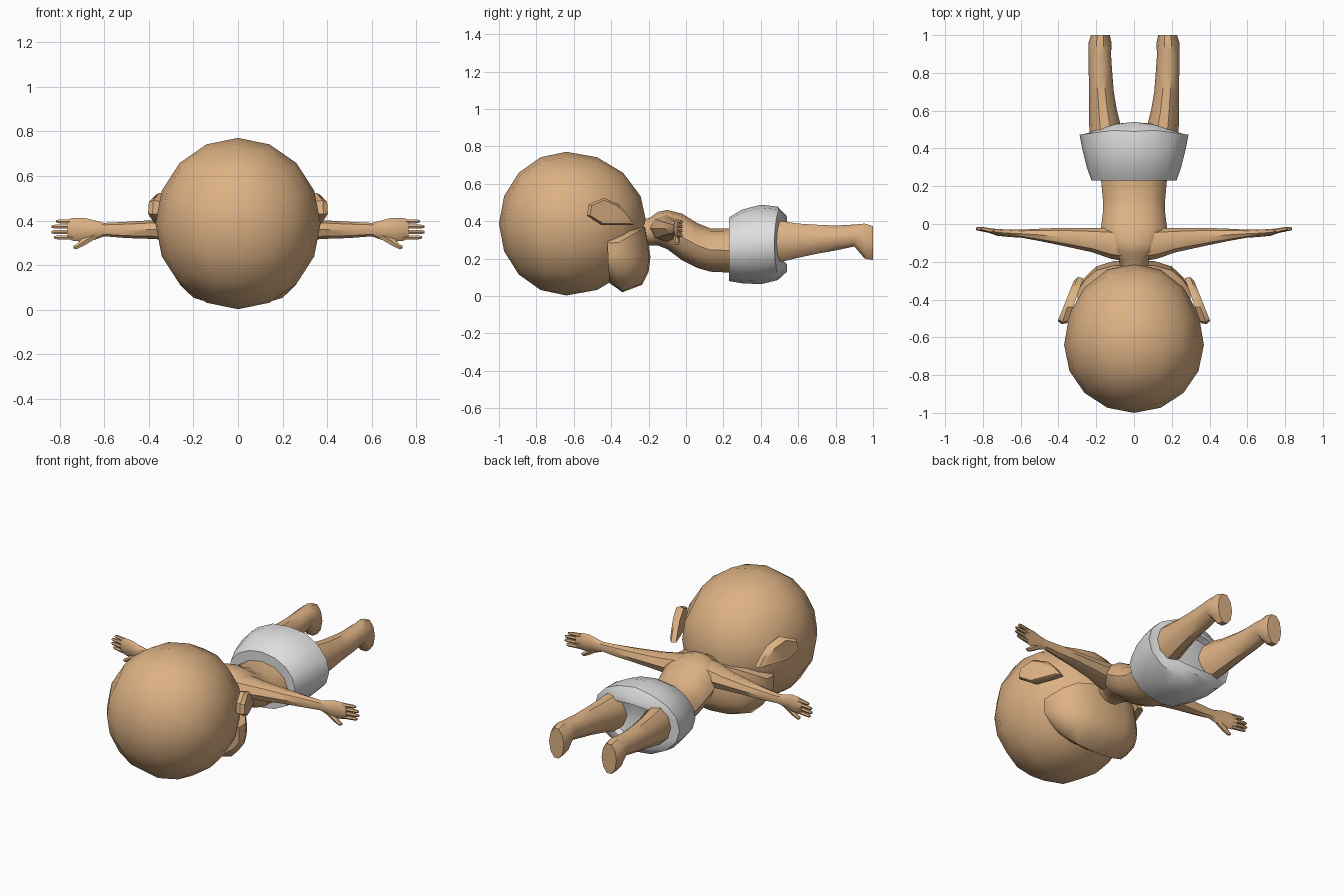
import bpy, bmesh, math
from mathutils import Vector


def material(name, rgb):
    m = bpy.data.materials.new(name)
    m.diffuse_color = (*rgb, 1)
    return m


SKIN = material("skin", (0.72, 0.44, 0.23))
CLOTH = material("white_cloth", (0.74, 0.74, 0.74))


def finish(name, bm, mat, mirror=False, angle=40):
    bmesh.ops.recalc_face_normals(bm, faces=bm.faces[:])
    me = bpy.data.meshes.new(name)
    bm.to_mesh(me)
    bm.free()
    me.materials.append(mat)
    for p in me.polygons:
        p.use_smooth = True
    me.set_sharp_from_angle(angle=math.radians(angle))
    ob = bpy.data.objects.new(name, me)
    bpy.context.collection.objects.link(ob)
    if mirror:
        ob.modifiers.new("mirror", 'MIRROR').use_mirror_merge = False
    return ob


def loft(name, rings, mat, mirror=False, angle=40):
    """Skin a list of equal-length point rings and cap both ends."""
    bm = bmesh.new()
    vs = [[bm.verts.new(p) for p in r] for r in rings]
    n = len(rings[0])
    for a, b in zip(vs, vs[1:]):
        for i in range(n):
            j = (i + 1) % n
            bm.faces.new((a[i], a[j], b[j], b[i]))
    for end in (vs[0], vs[-1]):
        c = bm.verts.new(sum((v.co for v in end), Vector()) / n)
        for i in range(n):
            bm.faces.new((end[i], end[(i + 1) % n], c))
    return finish(name, bm, mat, mirror, angle)


def ring_y(y, x0, x1, z0, z1, n=12):
    """Ellipse across the y axis, given its extents."""
    return [((x0 + x1) / 2 + (x1 - x0) / 2 * math.cos(t), y,
             (z0 + z1) / 2 + (z1 - z0) / 2 * math.sin(t))
            for t in (2 * math.pi * i / n for i in range(n))]


def ring_x(x, y0, y1, z0, z1, n=8):
    """Ellipse across the x axis, given its extents."""
    return [(x, p[0], p[2]) for p in ring_y(0, y0, y1, z0, z1, n)]


# Head: cube subdivided into a 16-sided ball, longer toward the neck
bm = bmesh.new()
bmesh.ops.create_cube(bm, size=2)
bmesh.ops.subdivide_edges(bm, edges=bm.edges[:], cuts=3, use_grid_fill=True)
for v in bm.verts:
    d = Vector([math.tan(c * math.pi / 4) for c in v.co]).normalized()
    v.co = (d.x * 0.37, -0.64 + d.y * (0.43 if d.y > 0 else 0.36),
            0.387 + d.z * 0.384)
finish("head", bm, SKIN)

# Jaw: chin profile tapering to both cheeks
chin = [(-0.41, 0.07), (-0.34, 0.02), (-0.235, 0.06), (-0.2, 0.13),
        (-0.19, 0.21), (-0.215, 0.37), (-0.42, 0.36)]
taper = [(0.30, 0.3), (0.26, 0.6), (0.2, 0.85), (0.11, 0.97)]
sections = [(-x, s) for x, s in taper] + [(0, 1)] + taper[::-1]
loft("jaw", [[(x, -0.42 + (y + 0.42) * s, 0.25 + (z - 0.25) * s)
              for y, z in chin] for x, s in sections], SKIN, angle=50)

# Ears: thin flaps flaring outward
ear = [(-0.28, 0.38), (-0.31, 0.43), (-0.36, 0.49), (-0.44, 0.525),
       (-0.52, 0.49), (-0.53, 0.43), (-0.45, 0.38)]


def ear_ring(off, s):
    return [(0.325 + 0.34 * (-0.3 - y) + off, -0.42 + (y + 0.42) * s,
             0.44 + (z - 0.44) * s) for y, z in ear]


loft("ears", [ear_ring(-0.05, 0.95), ear_ring(-0.02, 1), ear_ring(0, 0.85)],
     SKIN, mirror=True)

# Torso: neck, chest and belly
torso = [(-0.25, 0.07, 0.27, 0.40), (-0.19, 0.08, 0.27, 0.42),
         (-0.15, 0.12, 0.27, 0.45), (-0.10, 0.15, 0.25, 0.46),
         (-0.02, 0.175, 0.19, 0.44), (0.06, 0.165, 0.15, 0.39),
         (0.13, 0.165, 0.13, 0.362), (0.24, 0.175, 0.125, 0.362),
         (0.40, 0.18, 0.13, 0.37)]
loft("torso", [ring_y(y, -w, w, a, b) for y, w, a, b in torso], SKIN)

# Arms with palms
arm = [(0.02, -0.20, -0.02, 0.29, 0.44), (0.12, -0.185, -0.02, 0.29, 0.43),
       (0.22, -0.15, -0.02, 0.305, 0.415), (0.38, -0.115, -0.02, 0.318, 0.402),
       (0.50, -0.09, -0.025, 0.322, 0.395), (0.60, -0.072, -0.03, 0.33, 0.39),
       (0.64, -0.07, -0.03, 0.315, 0.40), (0.69, -0.066, -0.028, 0.305, 0.413),
       (0.74, -0.056, -0.025, 0.31, 0.412), (0.765, -0.048, -0.022, 0.32, 0.405)]
loft("arms", [ring_x(*r) for r in arm], SKIN, mirror=True)

# Fingers
for i, (z, tip) in enumerate([(0.397, 0.815), (0.373, 0.835),
                              (0.349, 0.837), (0.325, 0.825)]):
    loft(f"fingers_{i + 1}",
         [ring_x(0.74, -0.052, -0.026, z - 0.011, z + 0.011, 6),
          ring_x(tip - 0.015, -0.036, -0.016, z - 0.01, z + 0.01, 6),
          ring_x(tip, -0.032, -0.018, z - 0.006, z + 0.006, 6)],
         SKIN, mirror=True)
loft("thumbs", [ring_x(0.64, -0.065, -0.035, 0.315, 0.36, 6),
                ring_x(0.69, -0.066, -0.035, 0.285, 0.33, 6),
                ring_x(0.725, -0.062, -0.036, 0.27, 0.295, 6),
                ring_x(0.738, -0.058, -0.04, 0.275, 0.288, 6)],
     SKIN, mirror=True)

# Diaper: wide tube whose rear slants back from the crotch to the hips
diaper = [(0.23, 0.225, 0.08, 0.42), (0.30, 0.25, 0.068, 0.462),
          (0.40, 0.275, 0.063, 0.488)]
rings = [ring_y(y, -w, w, a, b, 16) for y, w, a, b in diaper]
for w, a, b, y0, slope in ((0.288, 0.085, 0.478, 0.51, 0.13),
                           (0.283, 0.13, 0.425, 0.56, 0.32),
                           (0.235, 0.17, 0.395, 0.56, 0.32),
                           (0.21, 0.19, 0.38, 0.525, 0.27)):
    rings.append([(x, y0 - slope * abs(x) - (0.02 if abs(x) < 0.01 else 0), z)
                  for x, _, z in ring_y(0, -w, w, a, b, 16)])
loft("diaper", rings, CLOTH, angle=35)

# Legs with feet pointing down
leg = [(0.42, 0.05, 0.235, 0.17, 0.41), (0.52, 0.07, 0.237, 0.18, 0.405),
       (0.60, 0.09, 0.237, 0.20, 0.392), (0.70, 0.107, 0.237, 0.222, 0.385),
       (0.80, 0.115, 0.24, 0.24, 0.38), (0.90, 0.122, 0.24, 0.262, 0.385),
       (0.955, 0.118, 0.242, 0.195, 0.392), (1.0, 0.128, 0.228, 0.188, 0.378)]
loft("legs", [ring_y(*r, 10) for r in leg], SKIN, mirror=True)
